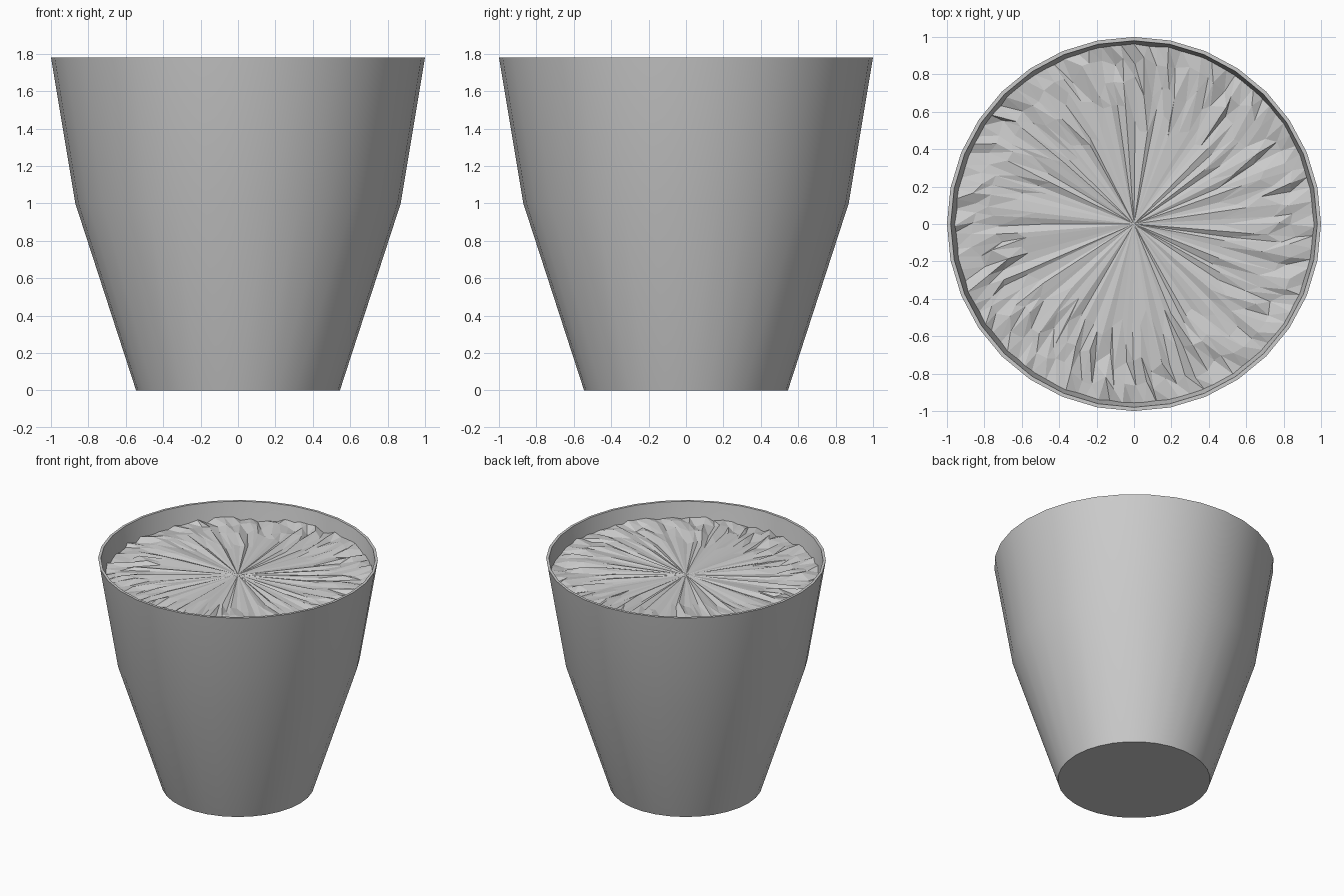
import bpy, bmesh, math, random

if "Cube" in bpy.data.objects:
    bpy.data.objects.remove(bpy.data.objects["Cube"])

random.seed(4)
SIDES = 32


def lathe(name, profile, sides):
    """Revolve (radius, z) points; both ends are capped."""
    bm = bmesh.new()
    rings = [[bm.verts.new((r * math.cos(2 * math.pi * i / sides),
                            r * math.sin(2 * math.pi * i / sides), z))
              for i in range(sides)] for r, z in profile]
    for a, b in zip(rings, rings[1:]):
        for i in range(sides):
            j = (i + 1) % sides
            bm.faces.new((a[i], a[j], b[j], b[i]))
    bm.faces.new(rings[0][::-1])
    bm.faces.new(rings[-1])
    return finish(name, bm)


def finish(name, bm):
    bmesh.ops.recalc_face_normals(bm, faces=bm.faces)
    mesh = bpy.data.meshes.new(name)
    bm.to_mesh(mesh)
    bm.free()
    obj = bpy.data.objects.new(name, mesh)
    bpy.context.collection.objects.link(obj)
    return obj


# Thin-walled pot: outside, rim, inside, inner floor
pot = lathe("pot", [(0.545, 0), (0.87, 1.0), (1.0, 1.78),
                    (0.98, 1.78), (0.85, 1.0), (0.53, 0.02)], SIDES)
bpy.context.view_layer.objects.active = pot
pot.select_set(True)
bpy.ops.object.shade_smooth_by_angle(angle=math.radians(30))

# Soil: faceted radial surface, rougher towards the edge
bm = bmesh.new()
N = 96
centre = bm.verts.new((0, 0, 1.657))
rings = []
for r0, rough, wobble in [(0.55, 0.012, 0.1), (0.74, 0.016, 0.06),
                          (0.86, 0.02, 0.035), (0.965, 0.022, 0.004)]:
    ring = []
    for i in range(N):
        a = 2 * math.pi * (i + random.uniform(-0.25, 0.25)) / N
        r = r0 + random.uniform(-wobble, wobble)
        z = 1.655 + random.uniform(-rough, rough) + 0.015 * r * math.cos(a - 0.5)
        ring.append(bm.verts.new((r * math.cos(a), r * math.sin(a), z)))
    rings.append(ring)
for i in range(N):
    j = (i + 1) % N
    bm.faces.new((centre, rings[0][i], rings[0][j]))
    for a, b in zip(rings, rings[1:]):
        bm.faces.new((a[i], b[i], b[j]))
        bm.faces.new((a[i], b[j], a[j]))
soil = finish("soil", bm)
# Make sure the open soil surface faces up
if soil.data.polygons[0].normal.z < 0:
    soil.data.flip_normals()
